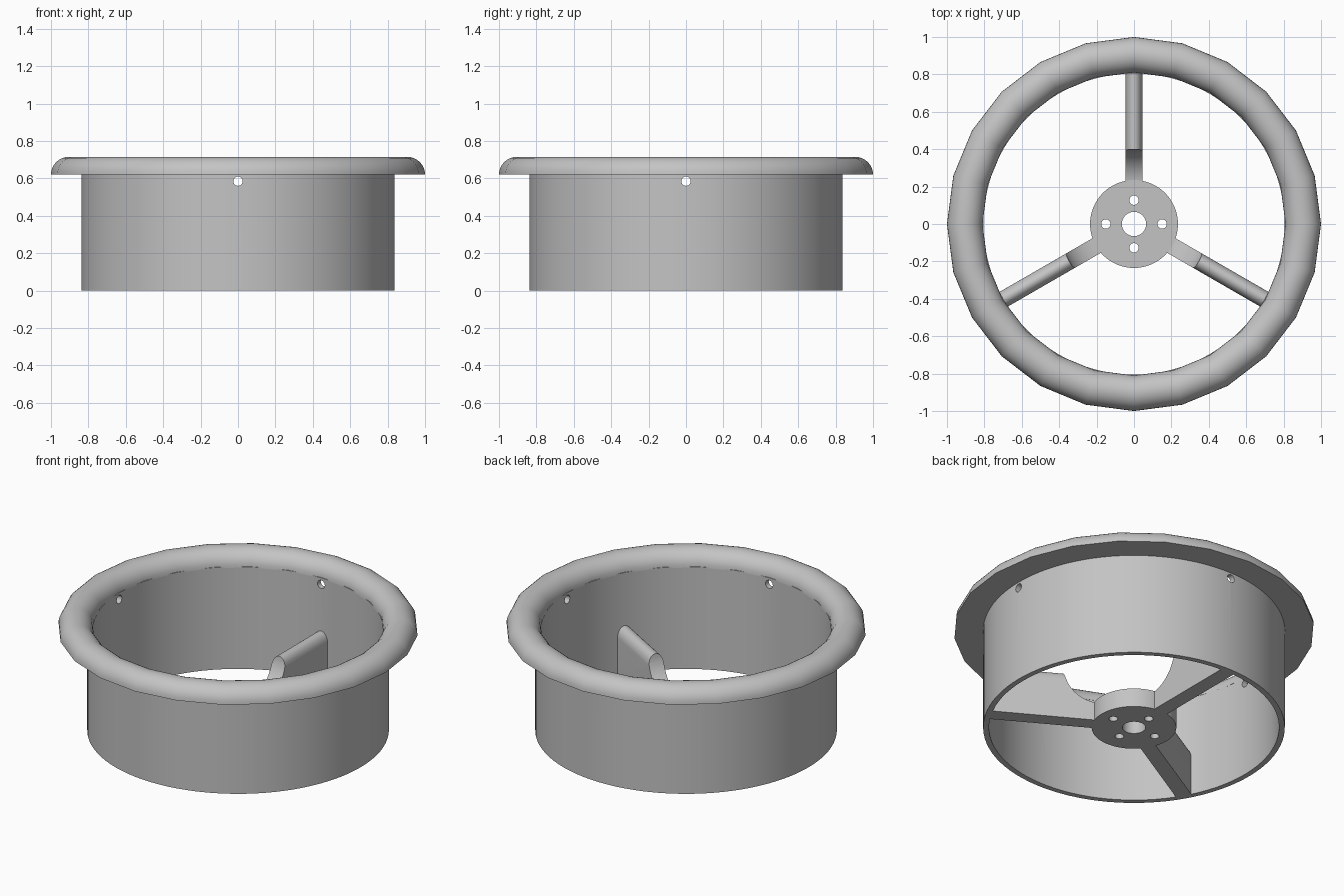
import bpy, bmesh
from math import pi, cos, sin, radians
from mathutils import Matrix, Vector

if "Cube" in bpy.data.objects:
    bpy.data.objects.remove(bpy.data.objects["Cube"])

grey = bpy.data.materials.new("light_grey")
grey.use_nodes = True
grey.diffuse_color = (0.55, 0.55, 0.55, 1)
grey.node_tree.nodes["Principled BSDF"].inputs["Base Color"].default_value = (0.55, 0.55, 0.55, 1)


def make(name, bm):
    bmesh.ops.recalc_face_normals(bm, faces=bm.faces)
    mesh = bpy.data.meshes.new(name)
    bm.to_mesh(mesh)
    bm.free()
    mesh.materials.append(grey)
    obj = bpy.data.objects.new(name, mesh)
    bpy.context.collection.objects.link(obj)
    return obj


def lathe(name, profile, sides):
    """Revolve a closed (radius, height) profile about z."""
    bm = bmesh.new()
    rings = []
    for i in range(sides):
        a = 2 * pi * i / sides
        rings.append([bm.verts.new((r * cos(a), r * sin(a), z)) for r, z in profile])
    n = len(profile)
    for i in range(sides):
        p, q = rings[i], rings[(i + 1) % sides]
        for j in range(n):
            k = (j + 1) % n
            bm.faces.new((p[j], q[j], q[k], p[k]))
    return make(name, bm)


def rod(name, radius, length, centre, axis, sides=24):
    bm = bmesh.new()
    turn = Vector((0, 0, 1)).rotation_difference(Vector(axis)).to_matrix().to_4x4()
    bmesh.ops.create_cone(bm, cap_ends=True, segments=sides, radius1=radius, radius2=radius,
                          depth=length, matrix=Matrix.Translation(centre) @ turn)
    return make(name, bm)


def activate(obj):
    bpy.ops.object.select_all(action="DESELECT")
    obj.select_set(True)
    bpy.context.view_layer.objects.active = obj


def cut(obj, cutters):
    activate(obj)
    for c in cutters:
        c.hide_render = True
        mod = obj.modifiers.new("cut", "BOOLEAN")
        mod.operation, mod.solver, mod.object = "DIFFERENCE", "EXACT", c
        bpy.ops.object.modifier_apply(modifier=mod.name)
        bpy.data.objects.remove(c)


def smooth(obj):
    activate(obj)
    bpy.ops.object.shade_smooth_by_angle(angle=radians(30))


# Tubular wall with four small screw holes
wall = lathe("wall", [(0.805, 0), (0.837, 0), (0.837, 0.625), (0.805, 0.625)], 96)
cut(wall, [rod("hole_x", 0.025, 2, (0, 0, 0.585), (1, 0, 0)),
           rod("hole_y", 0.025, 2, (0, 0, 0.585), (0, 1, 0))])
smooth(wall)

# Half-round flange on top
arc = [pi * i / 16 for i in range(17)]
flange = lathe("flange", [(0.905 + 0.095 * cos(a), 0.62 + 0.095 * sin(a)) for a in arc], 24)
smooth(flange)

# Hub disc with a bore and four mounting holes
hub = rod("hub", 0.235, 0.115, (0, 0, 0.0575), (0, 0, 1), 64)
drills = [rod("bore", 0.065, 1, (0, 0, 0), (0, 0, 1), 32)]
for x, y in ((0.15, 0), (-0.15, 0), (0, 0.127), (0, -0.127)):
    drills.append(rod("mount_hole", 0.025, 1, (x, y, 0), (0, 0, 1)))
cut(hub, drills)
smooth(hub)

# Three round-topped spokes, scooped down to the hub
section = [(-0.045, 0), (0.045, 0)]
section += [(0.045 * cos(a), 0.235 + 0.065 * sin(a)) for a in arc]
for i in range(3):
    bm = bmesh.new()
    face = bm.faces.new([bm.verts.new((0.2, y, z)) for y, z in section])
    ext = bmesh.ops.extrude_face_region(bm, geom=[face])["geom"]
    bmesh.ops.translate(bm, vec=(0.62, 0, 0),
                        verts=[v for v in ext if isinstance(v, bmesh.types.BMVert)])
    spoke = make("spoke_%d" % (i + 1), bm)
    cut(spoke, [rod("scoop", 0.2, 0.4, (0.2, 0, 0.31), (0, 1, 0), 64)])
    smooth(spoke)
    spoke.rotation_euler.z = radians(90 + 120 * i)
